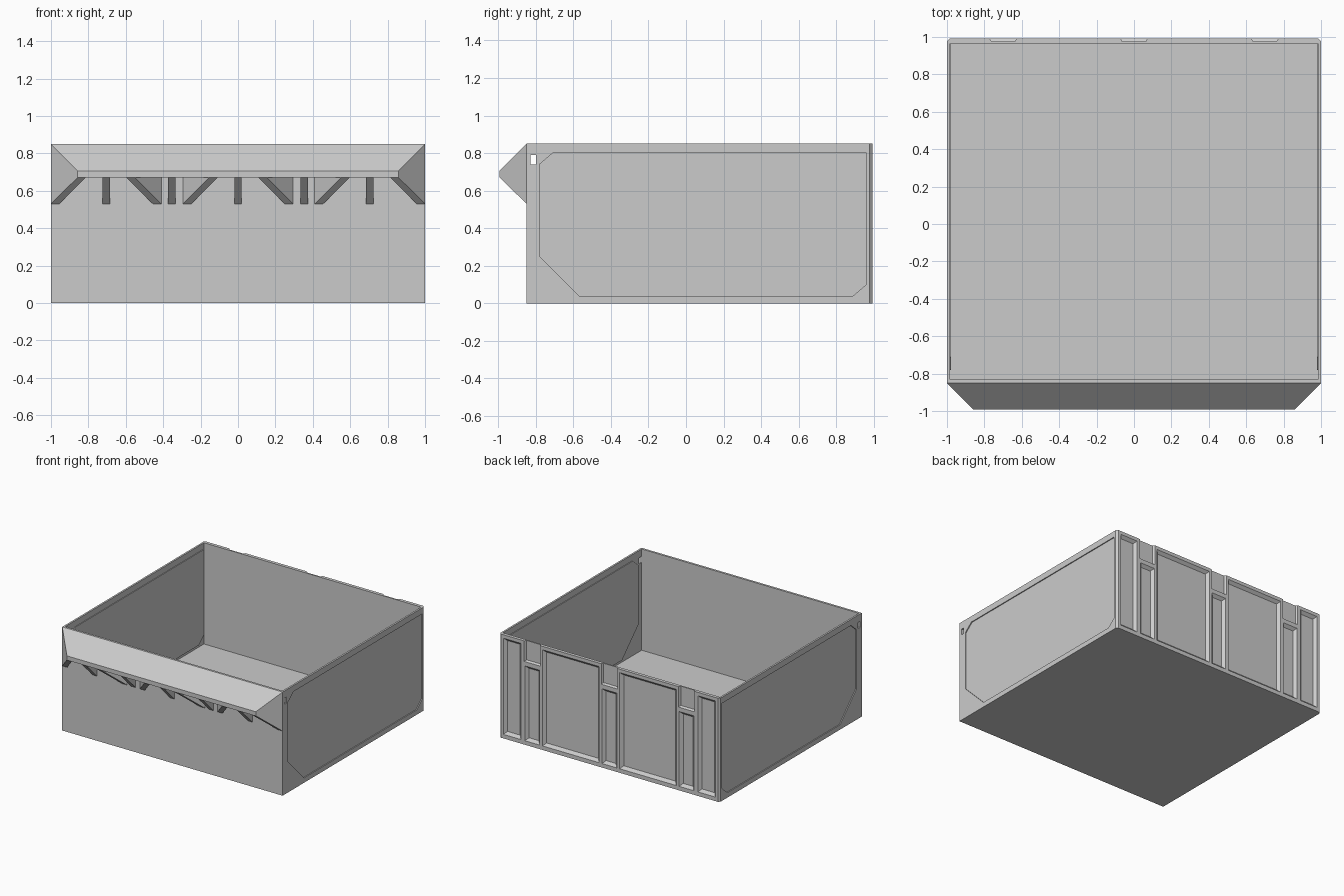
import bpy, bmesh

if "Cube" in bpy.data.objects:
    bpy.data.objects.remove(bpy.data.objects["Cube"])

FRONT, BACK, H = -0.85, 0.993, 0.85


def loft(bm, a, b):
    """Closed solid between two matching 3D loops."""
    va = [bm.verts.new(p) for p in a]
    vb = [bm.verts.new(p) for p in b]
    n = len(a)
    bm.faces.new(va)
    bm.faces.new(vb[::-1])
    for i in range(n):
        j = (i + 1) % n
        bm.faces.new((va[i], vb[i], vb[j], va[j]))


def box(bm, x0, x1, y0, y1, z0, z1):
    r = [(x0, y0), (x1, y0), (x1, y1), (x0, y1)]
    loft(bm, [(x, y, z0) for x, y in r], [(x, y, z1) for x, y in r])


def finish(bm, name):
    bmesh.ops.recalc_face_normals(bm, faces=bm.faces[:])
    me = bpy.data.meshes.new(name)
    bm.to_mesh(me)
    bm.free()
    ob = bpy.data.objects.new(name, me)
    bpy.context.scene.collection.objects.link(ob)
    return ob


# Bin body with chamfered back corners
bm = bmesh.new()
plan = [(-1, FRONT), (1, FRONT), (1, BACK - 0.015), (0.985, BACK),
        (-0.985, BACK), (-1, BACK - 0.015)]
loft(bm, [(x, y, 0) for x, y in plan], [(x, y, H) for x, y in plan])
body = finish(bm, "bin_body")

# Cavity
bm = bmesh.new()
box(bm, -0.985, 0.985, FRONT + 0.018, 0.966, 0.02, 1.0)
cavity = finish(bm, "cavity_cutter")

# Side panel recesses and back wall recesses
panel = [(-0.78, 0.74), (-0.71, 0.80), (0.96, 0.80), (0.96, 0.10),
         (0.89, 0.04), (-0.57, 0.04), (-0.78, 0.25)]
bm = bmesh.new()
for s in (-1, 1):
    loft(bm, [(s * 0.992, y, z) for y, z in panel], [(s * 1.02, y, z) for y, z in panel])


def recess(bm, x0, x1, z0, z1, depth, run):
    def loop(y, k):
        return [(x0 + k, y, z0 + k), (x1 - k, y, z0 + k), (x1 - k, y, z1 - k), (x0 + k, y, z1 - k)]
    loft(bm, loop(BACK - depth, run), loop(BACK + 0.003, 0))


for x0, x1 in ((-0.965, -0.80), (-0.61, -0.09), (0.09, 0.61), (0.80, 0.965)):
    recess(bm, x0, x1, 0.03, 0.825, 0.022, 0.025)
for c in (-0.7, 0, 0.7):
    recess(bm, c - 0.07, c + 0.07, 0.03, 0.65, 0.022, 0.025)
    recess(bm, c - 0.075, c + 0.075, 0.68, 0.90, 0.016, 0.012)
panels = finish(bm, "panel_cutter")

# Small pin hole through both sides
bm = bmesh.new()
box(bm, -1.1, 1.1, -0.828, -0.80, 0.74, 0.79)
hole = finish(bm, "pin_hole_cutter")

for cutter in (cavity, panels, hole):
    m = body.modifiers.new(cutter.name, 'BOOLEAN')
    m.operation = 'DIFFERENCE'
    m.solver = 'EXACT'
    m.object = cutter
bpy.context.view_layer.update()
baked = bpy.data.meshes.new_from_object(body.evaluated_get(bpy.context.evaluated_depsgraph_get()))
body.modifiers.clear()
body.data = baked
for cutter in (cavity, panels, hole):
    bpy.data.objects.remove(cutter)

# Inside faces of the pressed side panels
bm = bmesh.new()
for s in (-1, 1):
    loft(bm, [(s * 0.979, y, z) for y, z in panel], [(s * 0.988, y, z) for y, z in panel])
finish(bm, "inner_side_panels")

# Front grip lip with hipped ends
bm = bmesh.new()
lip = [(0, H), (0.143, 0.705), (0.143, 0.67), (0.128, 0.67), (0.128, 0.698), (0, 0.828)]
loft(bm, [(-1 + d, FRONT - d, z) for d, z in lip], [(1 - d, FRONT - d, z) for d, z in lip])
finish(bm, "grip_lip")

# Diagonal gussets and straight ribs under the lip
web = [(0, 0.845), (0.141, 0.704), (0.141, 0.67), (0, 0.53)]


def gusset(bm, x, slant, thick):
    loft(bm, [(x + slant * d, FRONT - d, z) for d, z in web],
         [(x + slant * d + thick, FRONT - d, z) for d, z in web])


bm = bmesh.new()
for x, s in ((-1, 1), (-0.41, -1), (-0.295, 1), (0.295, -1), (0.41, 1), (1, -1)):
    gusset(bm, x, s, s * 0.045)
finish(bm, "lip_gussets")
bm = bmesh.new()
for x in (-0.705, -0.353, 0, 0.353, 0.705):
    gusset(bm, x - 0.02, 0, 0.04)
finish(bm, "lip_ribs")
